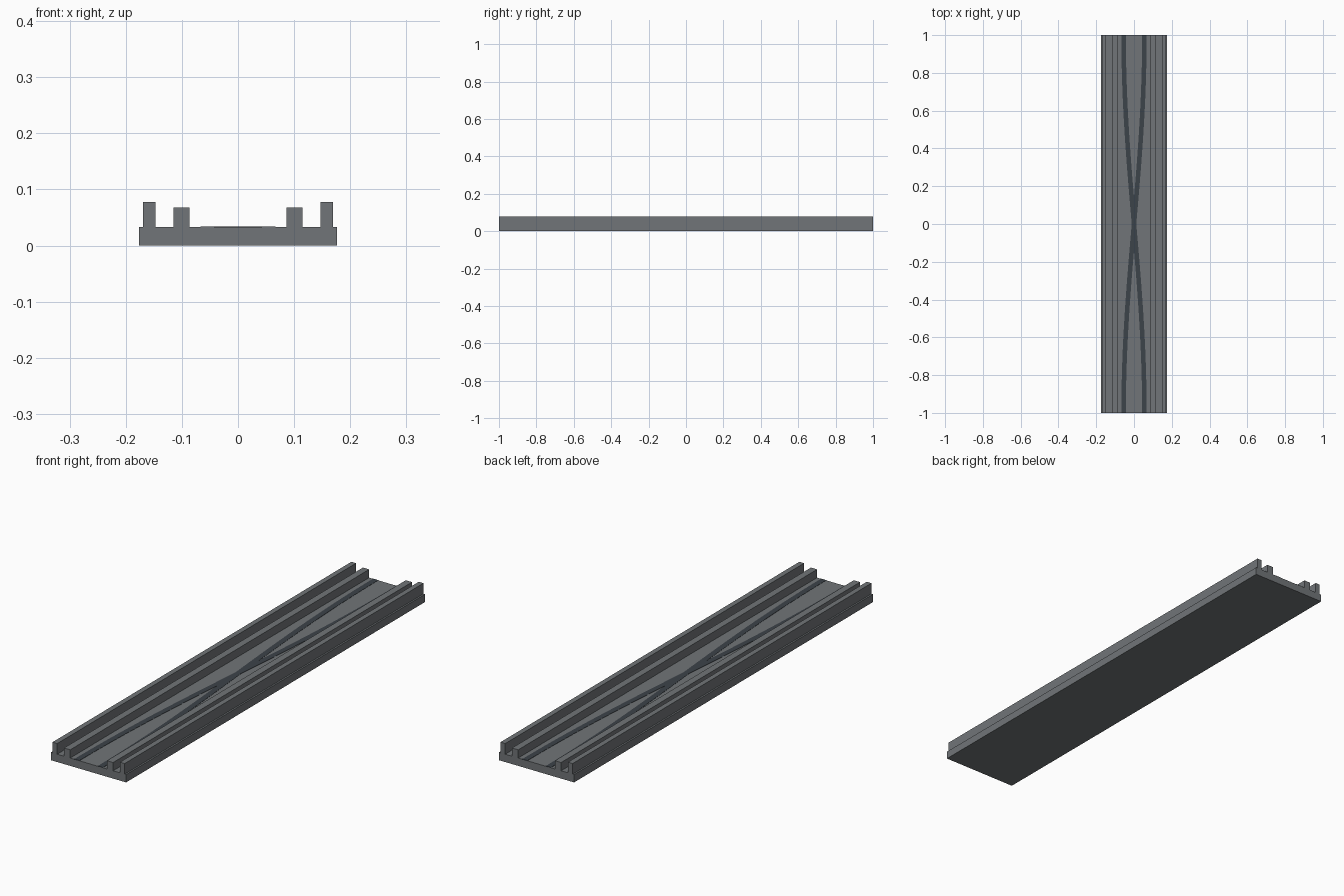
import bpy
import bmesh
import math

cube = bpy.data.objects.get("Cube")
if cube:
    bpy.data.objects.remove(cube, do_unlink=True)

HALF_LENGTH = 1.0
BASE_TOP = 0.033


def make_material(name, colour):
    mat = bpy.data.materials.new(name)
    mat.use_nodes = True
    mat.diffuse_color = colour
    mat.node_tree.nodes["Principled BSDF"].inputs["Base Color"].default_value = colour
    return mat


def finish(name, bm, mat):
    bmesh.ops.recalc_face_normals(bm, faces=bm.faces)
    mesh = bpy.data.meshes.new(name)
    bm.to_mesh(mesh)
    bm.free()
    mesh.materials.append(mat)
    obj = bpy.data.objects.new(name, mesh)
    bpy.context.collection.objects.link(obj)
    return obj


def extrude_up(bm, faces, height):
    result = bmesh.ops.extrude_face_region(bm, geom=faces)
    verts = [g for g in result["geom"] if isinstance(g, bmesh.types.BMVert)]
    bmesh.ops.translate(bm, verts=verts, vec=(0, 0, height))


grey = make_material("mid grey", (0.165, 0.178, 0.188, 1))
dark = make_material("dark slate", (0.046, 0.056, 0.067, 1))

# Channelled deck: half cross-section mirrored, then swept along the length
half = [(0.176, 0), (0.176, BASE_TOP), (0.169, BASE_TOP), (0.169, 0.078),
        (0.147, 0.078), (0.147, BASE_TOP), (0.115, BASE_TOP), (0.115, 0.068),
        (0.086, 0.068), (0.086, BASE_TOP)]
profile = half + [(-x, z) for x, z in reversed(half)]
bm = bmesh.new()
end = bm.faces.new([bm.verts.new((x, -HALF_LENGTH, z)) for x, z in profile])
swept = bmesh.ops.extrude_face_region(bm, geom=[end], use_keep_orig=True)
bmesh.ops.translate(bm, vec=(0, 2 * HALF_LENGTH, 0),
                    verts=[g for g in swept["geom"] if isinstance(g, bmesh.types.BMVert)])
finish("channelled_deck", bm, grey)


# Thin inlaid strips curving across each other at the middle
def crossing_strip(name, side, steps=48):
    bm = bmesh.new()
    rows = []
    for i in range(steps + 1):
        y = HALF_LENGTH * (2 * i / steps - 1)
        centre = side * 0.055 * math.sin(y * math.pi / 2)
        rows.append([bm.verts.new((centre + dx, y, BASE_TOP - 0.002))
                     for dx in (-0.012, 0.012)])
    faces = [bm.faces.new((a[0], a[1], b[1], b[0])) for a, b in zip(rows, rows[1:])]
    extrude_up(bm, faces, 0.003)
    return finish(name, bm, dark)


crossing_strip("left_crossing_strip", 1)
crossing_strip("right_crossing_strip", -1)
